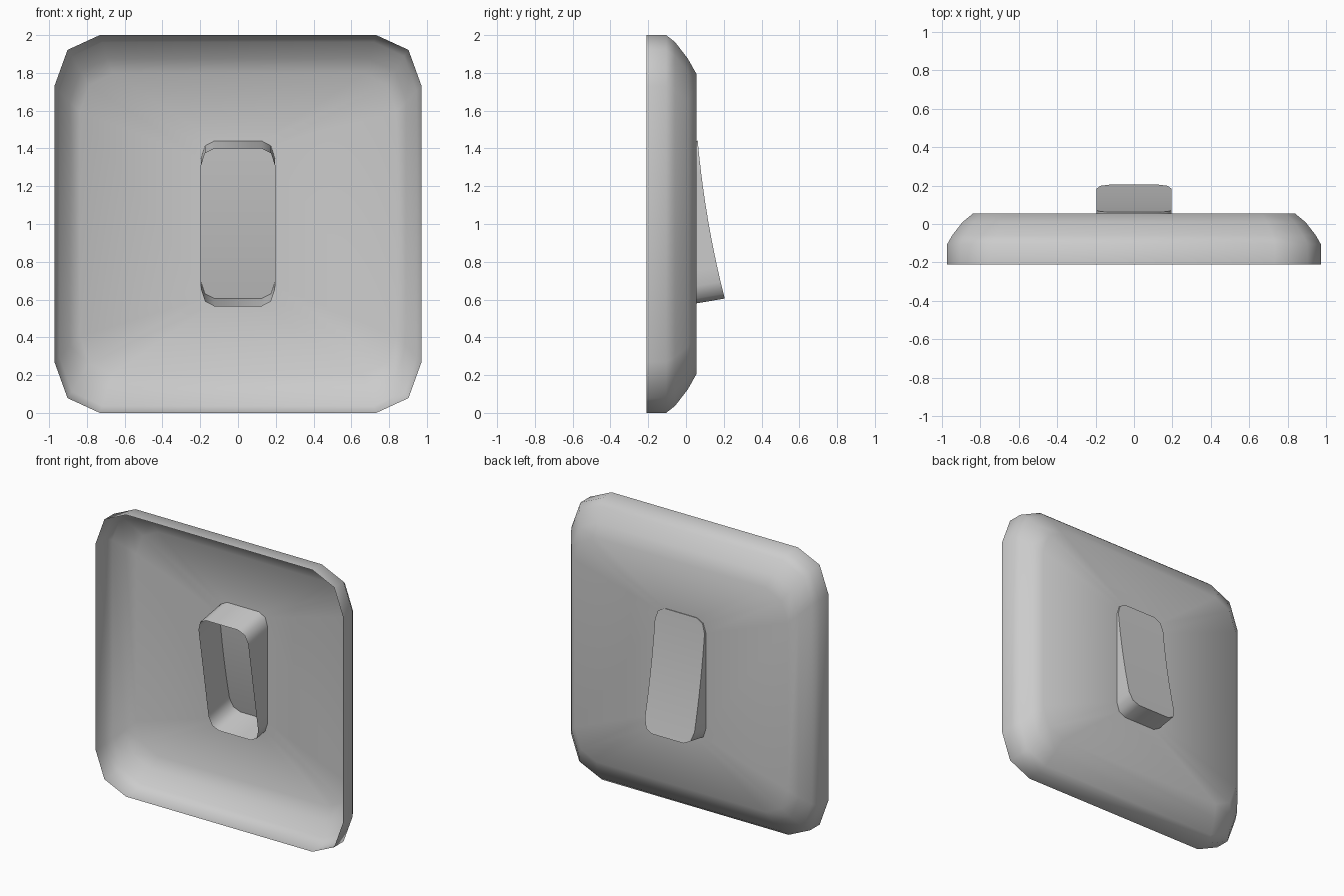
import bpy, bmesh, math
from mathutils import Vector

cube = bpy.data.objects.get("Cube")
if cube:
    bpy.data.objects.remove(cube, do_unlink=True)

grey = bpy.data.materials.new("light_grey")
grey.use_nodes = True
COLOR = (0.6, 0.6, 0.6, 1)
grey.diffuse_color = COLOR
grey.node_tree.nodes["Principled BSDF"].inputs["Base Color"].default_value = COLOR


def rounded_rect(w, h, cx, cz, side_points=0):
    """Outline of half size w, h with two-segment corners, plus points down each long side.
    Corner sizes cx, cz; starts at the top left, runs down the left side and back up the right."""
    quarter = [(w - cx, h), (w - 0.29 * cx, h - 0.29 * cz), (w, h - cz)]
    span = 2 * (h - cz)
    side = [(w, h - cz - span * i / (side_points + 1)) for i in range(1, side_points + 1)]
    right = quarter + side + [(x, -z) for x, z in reversed(quarter)]
    left = [(-x, z) for x, z in right]
    return left + right[::-1]


def bridge(bm, a, b):
    n = len(a)
    for i in range(n):
        j = (i + 1) % n
        bm.faces.new((a[i], a[j], b[j], b[i]))


def finish(name, bm, outward, angle):
    bm.normal_update()
    bmesh.ops.recalc_face_normals(bm, faces=bm.faces[:])
    # open shells: make sure the surface faces the back
    if sum(f.normal.dot(outward) * f.calc_area() for f in bm.faces) < 0:
        bmesh.ops.reverse_faces(bm, faces=bm.faces[:])
    mesh = bpy.data.meshes.new(name)
    bm.to_mesh(mesh)
    bm.free()
    mesh.materials.append(grey)
    obj = bpy.data.objects.new(name, mesh)
    bpy.context.collection.objects.link(obj)
    bpy.ops.object.select_all(action='DESELECT')
    obj.select_set(True)
    bpy.context.view_layer.objects.active = obj
    bpy.ops.object.shade_smooth_by_angle(angle=math.radians(angle))
    return obj


# Rocker frame: tilted axes and overall size
TILT = math.radians(9.7)
depth_dir = Vector((0, math.cos(TILT), math.sin(TILT)))
up_dir = Vector((0, -math.sin(TILT), math.cos(TILT)))
front_centre = Vector((0, -0.108, 0.982))
HALF_W, HALF_H, DEPTH, DISH = 0.195, 0.424, 0.245, 0.017
CORNER = (0.07, 0.09)
PLATE_Y = 0.055

# Wall plate: open-fronted shell with a hole for the rocker
bm = bmesh.new()
rings = []
for y, inset_x, inset_z in [(-0.21, 0, 0), (-0.105, 0, 0), (-0.058, 0.027, 0.037),
                            (0.01, 0.08, 0.125), (PLATE_Y, 0.135, 0.205)]:
    outline = rounded_rect(0.972 - inset_x, 1 - inset_z, 0.24 - inset_x / 2, 0.27 - inset_z / 3)
    rings.append([bm.verts.new((x, y, z + 1)) for x, z in outline])
hole_z = front_centre.z + (PLATE_Y - front_centre.y) * math.tan(TILT)
rings.append([bm.verts.new((x, PLATE_Y, hole_z + u / math.cos(TILT)))
              for x, u in rounded_rect(HALF_W, HALF_H, *CORNER)])
for a, b in zip(rings, rings[1:]):
    bridge(bm, a, b)
finish("wall_plate", bm, Vector((0, 1, 0)), 60)

# Rocker: tilted sleeve, open at the front, with a dished back face
bm = bmesh.new()
outline = rounded_rect(HALF_W, HALF_H, *CORNER, side_points=7)
front, back = [], []
for x, u in outline:
    base = front_centre + Vector((x, 0, 0)) + up_dir * u
    depth = DEPTH - DISH * (1 - (u / HALF_H) ** 2)
    front.append(bm.verts.new(base))
    back.append(bm.verts.new(base + depth_dir * depth))
bridge(bm, front, back)
n = len(back)
for i in range(n // 2 - 1):
    bm.faces.new((back[i], back[i + 1], back[n - 2 - i], back[n - 1 - i]))
finish("rocker", bm, depth_dir, 50)
